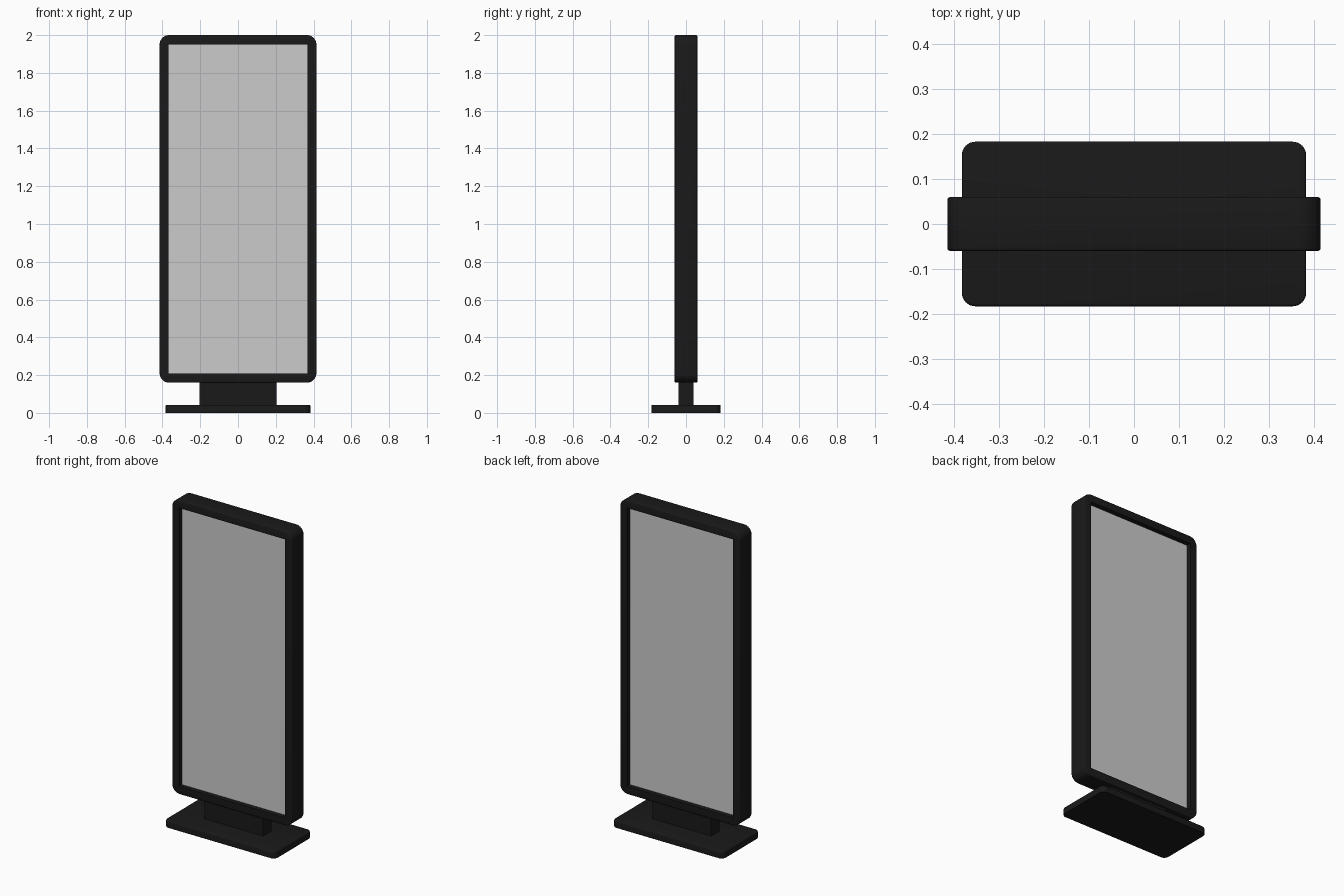
import bpy, bmesh, math

if "Cube" in bpy.data.objects:
    bpy.data.objects.remove(bpy.data.objects["Cube"])

black = bpy.data.materials.new("black_paint")
black.diffuse_color = (0.01, 0.01, 0.01, 1)
black.use_nodes = True
black.node_tree.nodes["Principled BSDF"].inputs["Base Color"].default_value = black.diffuse_color


def rounded_outline(hw, hh, r, n=8):
    """Rounded rectangle as a list of 2D points, counter-clockwise."""
    pts = []
    for i, (sx, sy) in enumerate(((1, 1), (-1, 1), (-1, -1), (1, -1))):
        for k in range(n + 1):
            a = math.pi / 2 * (i + k / n)
            pts.append((sx * (hw - r) + r * math.cos(a), sy * (hh - r) + r * math.sin(a)))
    return pts


def slab(name, outline, place, depth, rims, mat=black, bevel=0.006):
    """Extrude an outline by depth; rims says which caps get a rounded rim."""
    bm = bmesh.new()
    bottom = bm.faces.new([bm.verts.new(place(u, v)) for u, v in outline])
    ext = bmesh.ops.extrude_face_region(bm, geom=[bottom], use_keep_orig=True)
    top = next(g for g in ext["geom"] if isinstance(g, bmesh.types.BMFace))
    bmesh.ops.translate(bm, verts=list(top.verts), vec=depth)
    bmesh.ops.recalc_face_normals(bm, faces=bm.faces[:])
    edges = [e for f, on in zip((bottom, top), rims) if on for e in f.edges]
    if edges:
        bmesh.ops.bevel(bm, geom=edges, offset=bevel, segments=3, profile=0.5, affect='EDGES')
    me = bpy.data.meshes.new(name)
    bm.to_mesh(me)
    bm.free()
    ob = bpy.data.objects.new(name, me)
    bpy.context.collection.objects.link(ob)
    if mat:
        me.materials.append(mat)
    return ob


def box(name, size, loc, mat=None):
    bpy.ops.mesh.primitive_cube_add(size=1, location=loc)
    ob = bpy.context.object
    ob.name = name
    ob.scale = size
    bpy.ops.object.transform_apply(location=False, rotation=False, scale=True)
    if mat:
        ob.data.materials.append(mat)
    return ob


def activate(ob):
    bpy.ops.object.select_all(action='DESELECT')
    ob.select_set(True)
    bpy.context.view_layer.objects.active = ob


# Foot plate and neck
foot = slab("foot_plate", rounded_outline(0.383, 0.183, 0.03),
            lambda u, v: (u, v, 0), (0, 0, 0.043), (False, True))
box("neck", (0.405, 0.08, 0.13), (0, 0, 0.105), black)

# Display frame with a rectangular opening cut through it
frame = slab("display_frame", rounded_outline(0.415, 0.92, 0.05),
             lambda u, v: (u, -0.06, 1.08 + v), (0, 0.12, 0), (True, True))
cutter = box("opening_cutter", (0.735, 0.3, 1.742), (0, 0, 1.08), black)
cutter.hide_render = True
cut = frame.modifiers.new("opening", 'BOOLEAN')
cut.operation = 'DIFFERENCE'
cut.solver = 'EXACT'
cut.object = cutter
activate(frame)
bpy.ops.object.modifier_apply(modifier=cut.name)
bpy.data.objects.remove(cutter)

# Double-sided screen, recessed in the frame
box("screen", (0.737, 0.06, 1.744), (0, 0, 1.08))

for ob in (foot, frame):
    activate(ob)
    bpy.ops.object.shade_smooth_by_angle(angle=math.radians(35))
